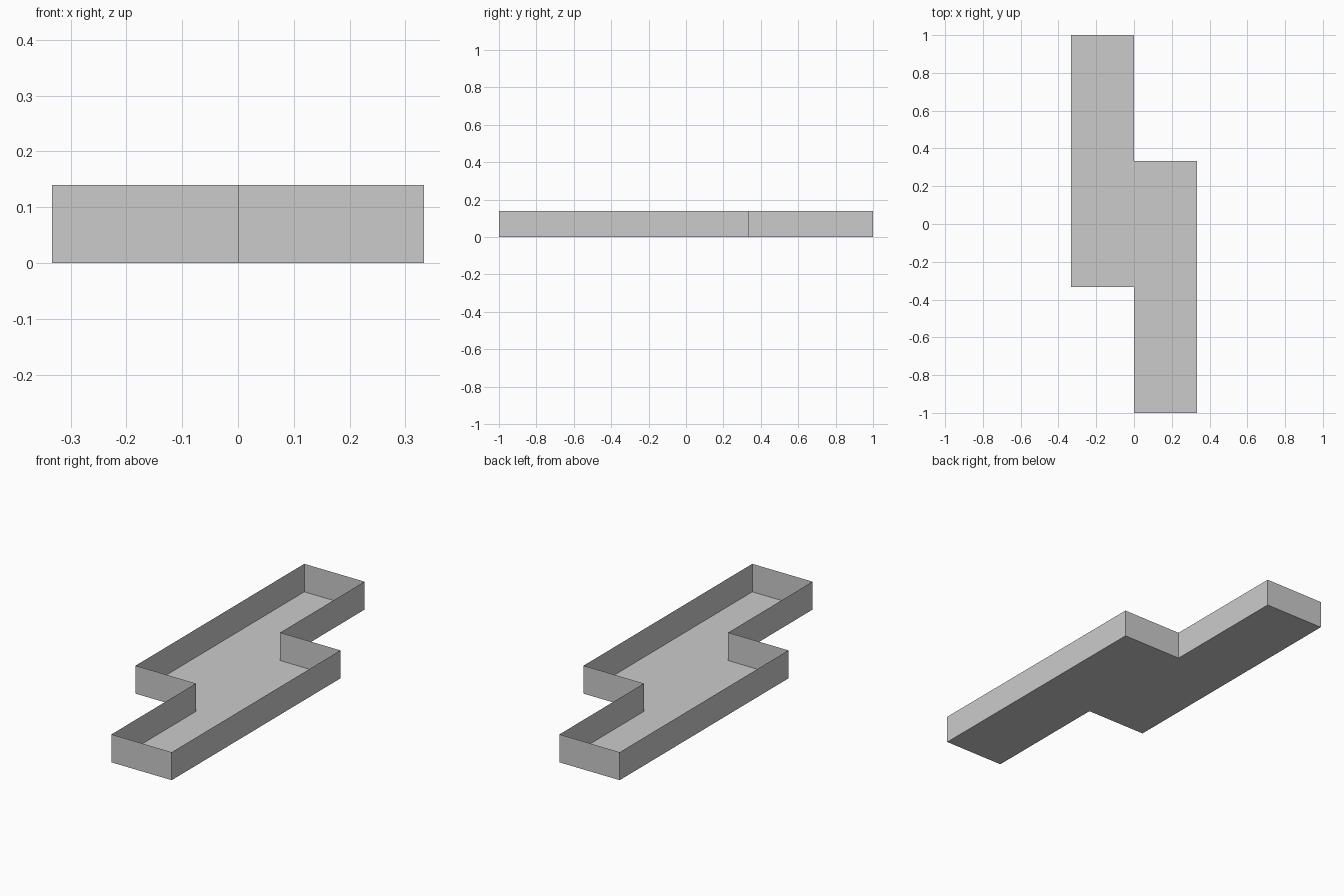
import bpy, bmesh

if "Cube" in bpy.data.objects:
    bpy.data.objects.remove(bpy.data.objects["Cube"])

H = 0.14
W = 1 / 3

# Half of the S-shaped outline; the other half is its 180 degree rotation
half = [(0, -1), (W, -1), (W, W), (0, W)]
outline = half + [(-x, -y) for x, y in half]

bm = bmesh.new()

# Floor plate, facing up into the tray
floor = bm.faces.new([bm.verts.new((x, y, 0)) for x, y in outline])
border = list(floor.edges)

# Thin upright walls raised from the floor border, open at the top
walls = bmesh.ops.extrude_edge_only(bm, edges=border)["geom"]
top = [g for g in walls if isinstance(g, bmesh.types.BMVert)]
bmesh.ops.translate(bm, verts=top, vec=(0, 0, H))
bmesh.ops.recalc_face_normals(bm, faces=bm.faces)
bm.normal_update()
if floor.normal.z > 0:
    bmesh.ops.reverse_faces(bm, faces=bm.faces)

mesh = bpy.data.meshes.new("stepped_tray")
bm.to_mesh(mesh)
bm.free()
tray = bpy.data.objects.new("stepped_tray", mesh)
bpy.context.collection.objects.link(tray)
